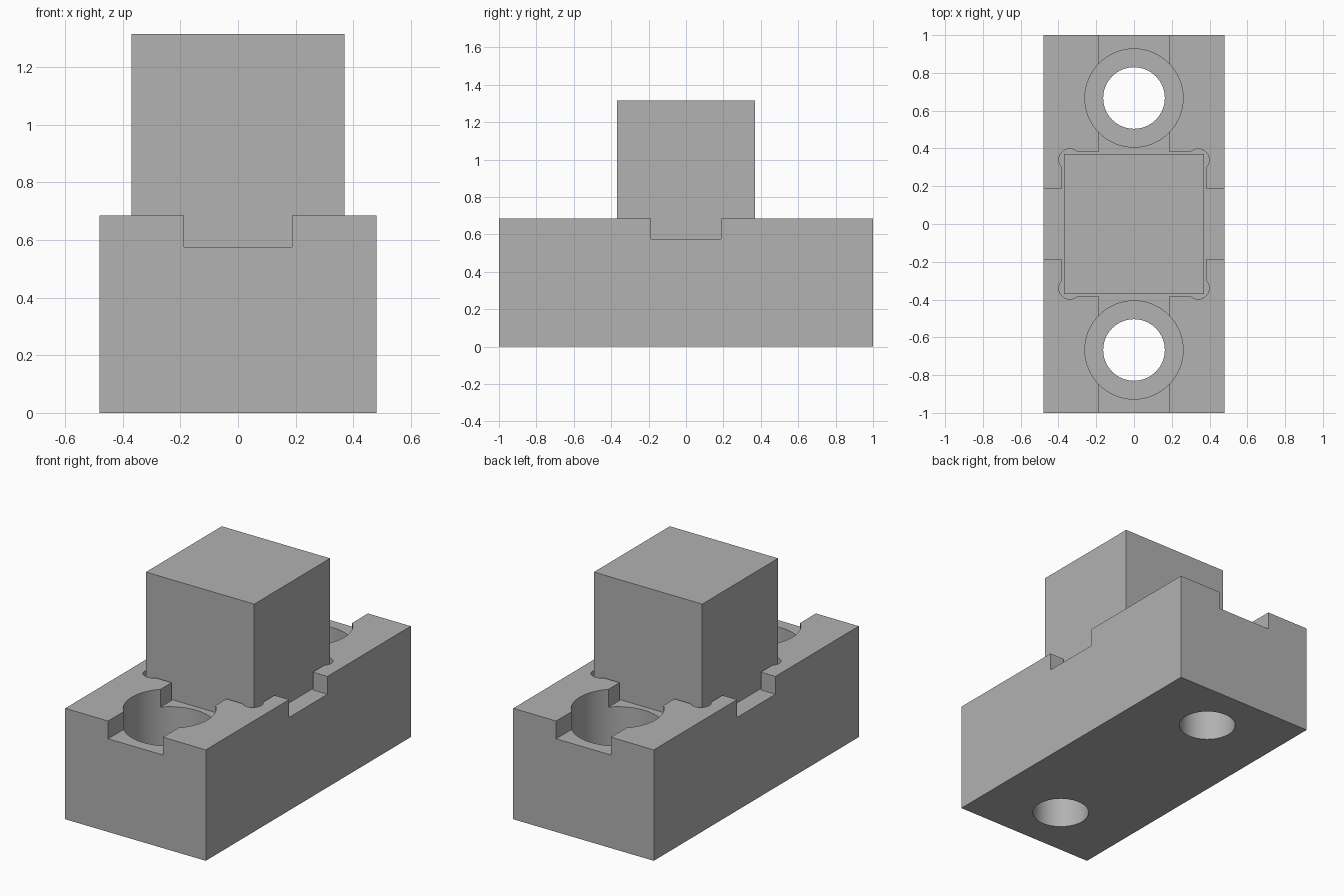
import bpy
from math import radians

if "Cube" in bpy.data.objects:
    bpy.data.objects.remove(bpy.data.objects["Cube"], do_unlink=True)

grey = bpy.data.materials.new("plain grey")
grey.use_nodes = True
colour = (0.445, 0.445, 0.445, 1)
grey.diffuse_color = colour
grey.node_tree.nodes["Principled BSDF"].inputs["Base Color"].default_value = colour

HALF_X, HALF_Y = 0.48, 1.0
BASE_TOP, FLOOR, BLOCK_TOP = 0.685, 0.575, 1.315
ABOVE = 0.9  # cutters end here, clear of the base


def box(name, hx, hy, z0, z1):
    bpy.ops.mesh.primitive_cube_add(size=1, location=(0, 0, (z0 + z1) / 2))
    ob = bpy.context.object
    ob.name = name
    ob.scale = (2 * hx, 2 * hy, z1 - z0)
    bpy.ops.object.transform_apply(location=True, rotation=False, scale=True)
    return ob


def cylinder(name, r, x, y, z0, z1, sides=64):
    bpy.ops.mesh.primitive_cylinder_add(vertices=sides, radius=r, depth=z1 - z0,
                                        location=(x, y, (z0 + z1) / 2))
    ob = bpy.context.object
    ob.name = name
    bpy.ops.object.transform_apply(location=True, rotation=False, scale=True)
    return ob


def cut(target, cutter):
    cutter.hide_render = True
    mod = target.modifiers.new("cut", "BOOLEAN")
    mod.operation = "DIFFERENCE"
    mod.solver = "EXACT"
    mod.object = cutter
    bpy.context.view_layer.objects.active = target
    bpy.ops.object.modifier_apply(modifier=mod.name)
    bpy.data.objects.remove(cutter, do_unlink=True)


# Base with a square pocket and crossing slots, all on one floor
base = box("base", HALF_X, HALF_Y, 0, BASE_TOP)
cut(base, box("pocket_cutter", 0.38, 0.38, FLOOR, ABOVE))
cut(base, box("long_slot_cutter", 0.187, 1.2, FLOOR, ABOVE))
cut(base, box("cross_slot_cutter", 0.7, 0.187, FLOOR, ABOVE))

# Rounded reliefs in the pocket corners
for sx in (-1, 1):
    for sy in (-1, 1):
        cut(base, cylinder("relief_cutter", 0.058, sx * 0.34, sy * 0.34, FLOOR, ABOVE, 32))

# Counterbored bolt holes at both ends
for side in (-1, 1):
    cut(base, cylinder("counterbore_cutter", 0.26, 0, side * 0.667, 0.315, ABOVE))
    cut(base, cylinder("bolt_hole_cutter", 0.163, 0, side * 0.667, -0.1, ABOVE))

# Block seated in the pocket
block = box("block", 0.37, 0.37, FLOOR, BLOCK_TOP)

for ob in (base, block):
    ob.data.materials.clear()
    ob.data.materials.append(grey)

bpy.ops.object.select_all(action="DESELECT")
base.select_set(True)
bpy.context.view_layer.objects.active = base
bpy.ops.object.shade_smooth_by_angle(angle=radians(30))
